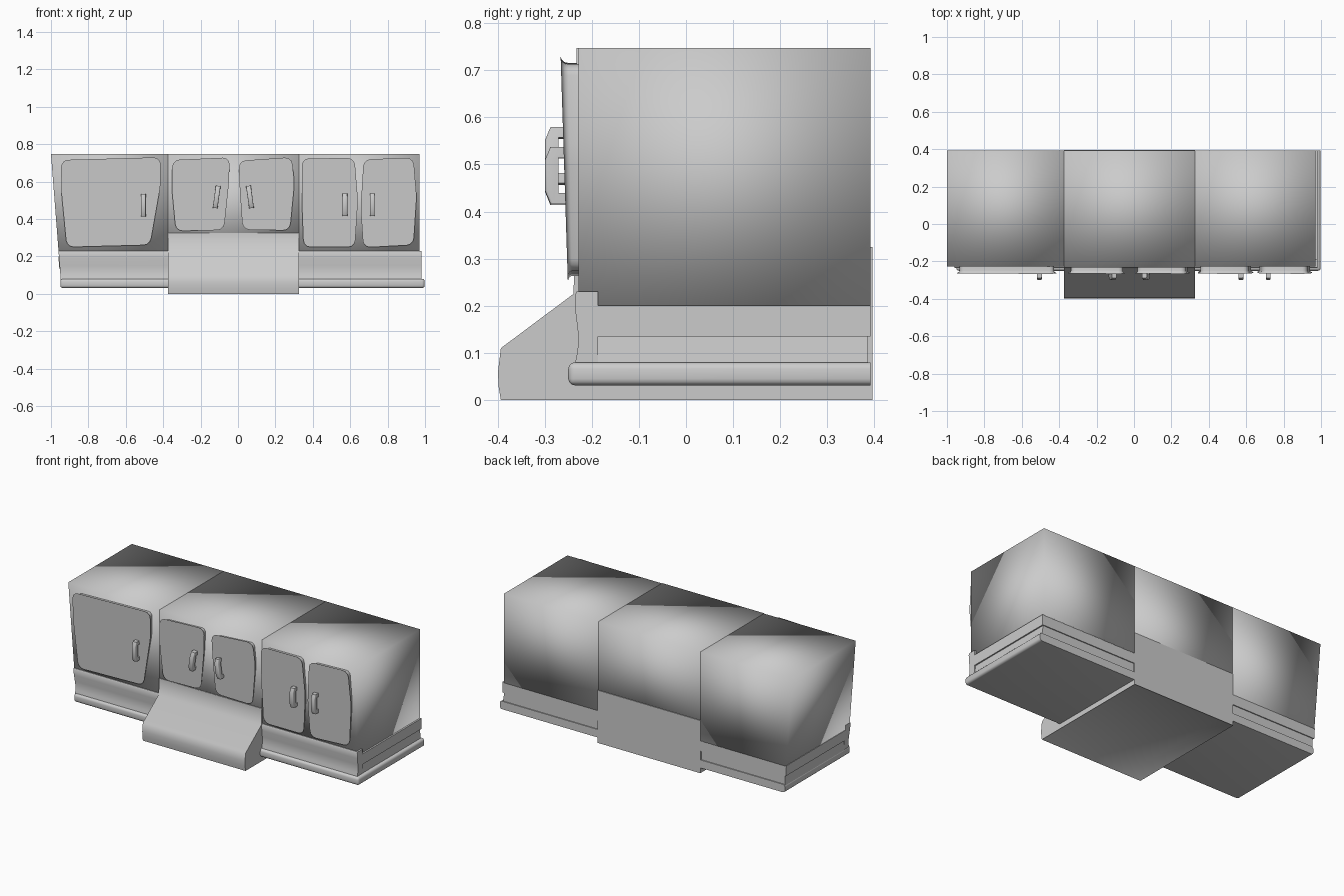
import bpy, bmesh, math
from mathutils import Matrix

if "Cube" in bpy.data.objects:
    bpy.data.objects.remove(bpy.data.objects["Cube"])


def finish(name, bm, smooth_angle):
    """Turn a bmesh into a named, smooth shaded object."""
    bmesh.ops.recalc_face_normals(bm, faces=bm.faces)
    me = bpy.data.meshes.new(name)
    bm.to_mesh(me)
    bm.free()
    for p in me.polygons:
        p.use_smooth = True
    if smooth_angle < 180:
        me.set_sharp_from_angle(angle=math.radians(smooth_angle))
    ob = bpy.data.objects.new(name, me)
    bpy.context.collection.objects.link(ob)
    return ob


def prism(pts, axis, a, b):
    """Extrude a 2D outline along x (points are y,z) or along y (points are x,z)."""
    bm = bmesh.new()
    place = (lambda p, t: (t, p[0], p[1])) if axis == 'x' else (lambda p, t: (p[0], t, p[1]))
    ra = [bm.verts.new(place(p, a)) for p in pts]
    rb = [bm.verts.new(place(p, b)) for p in pts]
    bm.faces.new(ra)
    bm.faces.new(rb[::-1])
    n = len(pts)
    for i in range(n):
        j = (i + 1) % n
        bm.faces.new((ra[i], ra[j], rb[j], rb[i]))
    return bm


def bevel(bm, edges, width, segs):
    bmesh.ops.bevel(bm, geom=edges, offset=width, segments=segs, profile=0.5,
                    affect='EDGES', clamp_overlap=True)


BACK = 0.392
TOP = 0.747

# Cabinet bodies, with the left one flaring outwards at the top
bodies = {
    "left_cabinet": ([(-1, TOP), (-0.373, TOP), (-0.373, 0.197), (-0.957, 0.197)], -0.228),
    "middle_cabinet": ([(-0.373, TOP), (0.325, TOP), (0.325, 0.197), (-0.373, 0.197)], -0.232),
    "right_cabinet": ([(0.325, TOP), (0.97, TOP), (0.97, 0.197), (0.325, 0.197)], -0.228),
}
for name, (pts, front) in bodies.items():
    finish(name, prism(pts, 'y', front, BACK), 180)

# Sloping middle base with a recessed underside
hood = [(-0.393, 0), (-0.398, 0.03), (-0.399, 0.06), (-0.393, 0.11), (-0.239, 0.225),
        (-0.235, 0.325), (0.396, 0.325), (0.396, 0)]
bm = prism(hood, 'x', -0.375, 0.327)
bm.normal_update()
under = [f for f in bm.faces if all(abs(v.co.z) < 1e-5 for v in f.verts)]
bmesh.ops.inset_region(bm, faces=under, thickness=0.065, use_even_offset=True)
for v in under[0].verts:
    v.co.z = 0.04
finish("middle_base", bm, 60)

# Plinths: front board, side strip, core and rounded foot moulding
board = [(-0.187, 0.23), (-0.232, 0.23), (-0.236, 0.222), (-0.235, 0.19), (-0.230, 0.15),
         (-0.228, 0.125), (-0.231, 0.10), (-0.236, 0.075), (-0.187, 0.075)]
plinths = {
    "left": dict(x=(-0.96, -0.373), foot=(-0.95, -0.36), inset=(0.012, 0), low=(0.012, 0)),
    "right": dict(x=(0.325, 0.98), foot=(0.31, 0.998), inset=(0, 0.0), low=(0, 0.008)),
}
for side, d in plinths.items():
    x0, x1 = d["x"]
    bm = prism(board, 'x', x0, x1)
    for v in bm.verts:                      # outer end leans with the cabinet
        if side == "left" and v.co.x < -0.9:
            v.co.x += (0.23 - v.co.z) * 0.08
    finish(side + "_front_board", bm, 40)
    strip = [(x0, 0.2), (x1, 0.2), (x1, 0.135), (x0 + (0.004 if side == "left" else 0), 0.135)]
    finish(side + "_side_strip", prism(strip, 'y', -0.187, BACK), 40)
    core = [(x0 + d["inset"][0], 0.135), (x1 - 0.008 * (side == "right"), 0.135),
            (x1, 0.07), (x0 + d["low"][0], 0.07)]
    finish(side + "_plinth_core", prism(core, 'y', -0.187, BACK - 0.006), 40)
    f0, f1 = d["foot"]
    bm = prism([(f0, 0.08), (f1, 0.08), (f1, 0.031), (f0, 0.031)], 'y', -0.25, BACK)
    rim = [e for e in bm.edges
           if all(v.co.y < 0 for v in e.verts) or
           all(abs(v.co.x) > 0.9 for v in e.verts)]
    rim = [e for e in rim if not all(v.co.y > 0 for v in e.verts)
           and not all(abs(v.co.x) < 0.5 for v in e.verts)]
    bevel(bm, rim, 0.014, 3)
    finish(side + "_foot_moulding", bm, 50)

# Wonky doors: outline clockwise from the top left
doors = [
    [(-0.932, 0.702), (-0.427, 0.716), (-0.428, 0.58), (-0.482, 0.275), (-0.903, 0.264), (-0.93, 0.54)],
    [(-0.337, 0.702), (-0.058, 0.715), (-0.064, 0.58), (-0.088, 0.355), (-0.320, 0.350), (-0.340, 0.56)],
    [(0.018, 0.698), (0.275, 0.716), (0.288, 0.59), (0.265, 0.353), (0.038, 0.357), (0.024, 0.55)],
    [(0.356, 0.71), (0.610, 0.712), (0.627, 0.50), (0.612, 0.264), (0.364, 0.264), (0.355, 0.5)],
    [(0.685, 0.705), (0.925, 0.714), (0.941, 0.52), (0.925, 0.275), (0.683, 0.262), (0.670, 0.46)],
]
for i, pts in enumerate(doors, 1):
    bm = prism(pts, 'y', -0.262, -0.222)
    bevel(bm, [e for e in bm.edges if abs(e.verts[0].co.y - e.verts[1].co.y) > 0.01], 0.025, 3)
    bevel(bm, [e for e in bm.edges if all(v.co.y < -0.26 for v in e.verts)], 0.014, 3)
    for v in bm.verts:                      # front surface leans out at the top
        if v.co.y < -0.24:
            v.co.y += 0.012 * (0.60 - v.co.z) / 0.4 * (-v.co.y - 0.23) / 0.03
    finish(f"door_{i}", bm, 50)

# Bracket shaped handles: x, z centre and tilt in degrees
bracket = [(-0.24, 0.06), (-0.288, 0.06), (-0.299, 0.033), (-0.299, -0.033), (-0.288, -0.06),
           (-0.24, -0.06), (-0.24, -0.038), (-0.276, -0.038), (-0.276, 0.038), (-0.24, 0.038)]
handles = [(-0.506, 0.474, 0), (-0.114, 0.518, 8), (0.064, 0.518, -8),
           (0.572, 0.477, 0), (0.718, 0.477, 0)]
for i, (x, z, tilt) in enumerate(handles, 1):
    bm = prism(bracket, 'x', -0.013, 0.013)
    bevel(bm, [e for e in bm.edges if abs(e.verts[0].co.x - e.verts[1].co.x) < 0.001
               and all(v.co.y < -0.245 for v in e.verts)], 0.005, 2)
    bm.transform(Matrix.Translation((x, 0, z)) @ Matrix.Rotation(math.radians(tilt), 4, 'Y'))
    finish(f"handle_{i}", bm, 50)
